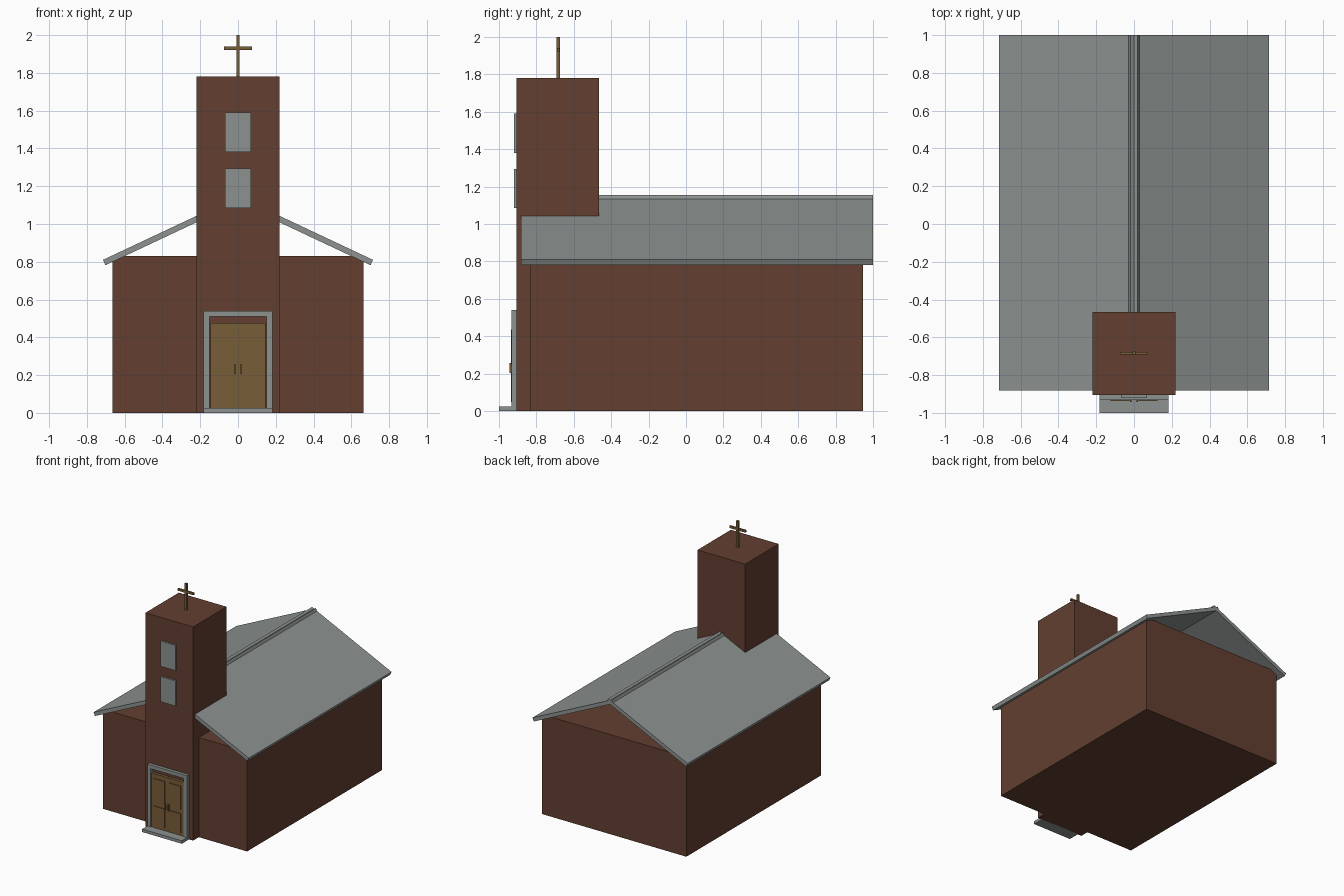
import bpy, bmesh
from math import atan2, sin, cos

if "Cube" in bpy.data.objects:
    bpy.data.objects.remove(bpy.data.objects["Cube"])


def material(name, rgb):
    m = bpy.data.materials.new(name)
    m.diffuse_color = (*rgb, 1)
    m.use_nodes = True
    m.node_tree.nodes["Principled BSDF"].inputs["Base Color"].default_value = m.diffuse_color
    return m


BRICK = material("brown brick", (0.125, 0.050, 0.030))
GREY = material("grey slate", (0.265, 0.290, 0.280))
WOOD = material("door wood", (0.190, 0.110, 0.040))


def prism(name, profile, y0, y1, mat):
    """Extrude an x-z profile from y0 to y1."""
    bm = bmesh.new()
    face = bm.faces.new([bm.verts.new((x, y0, z)) for x, z in profile])
    ext = bmesh.ops.extrude_face_region(bm, geom=[face])
    verts = [v for v in ext["geom"] if isinstance(v, bmesh.types.BMVert)]
    bmesh.ops.translate(bm, verts=verts, vec=(0, y1 - y0, 0))
    bmesh.ops.recalc_face_normals(bm, faces=bm.faces)
    me = bpy.data.meshes.new(name)
    bm.to_mesh(me)
    bm.free()
    me.materials.append(mat)
    ob = bpy.data.objects.new(name, me)
    bpy.context.collection.objects.link(ob)
    return ob


def box(name, x0, x1, y0, y1, z0, z1, mat):
    return prism(name, [(x0, z0), (x1, z0), (x1, z1), (x0, z1)], y0, y1, mat)


# Nave and tower
box("nave", -0.665, 0.665, -0.83, 0.945, 0, 0.83, BRICK)
box("tower", -0.22, 0.22, -0.905, -0.465, 0, 1.78, BRICK)

# Two roof slabs that cross slightly at the ridge, gables left open
ridge, eave, thick = (-0.018, 1.155), (0.715, 0.81), 0.031
a = atan2(ridge[1] - eave[1], eave[0] - ridge[0])
dx, dz = -thick * sin(a), -thick * cos(a)
slab = [ridge, eave, (eave[0] + dx, eave[1] + dz), (ridge[0] + dx, ridge[1] + dz)]
for side, s in (("right", 1), ("left", -1)):
    prism("roof_" + side, [(s * x, z) for x, z in slab], -0.88, 1.0, GREY)

# Tower windows
for name, z in (("lower_window", 1.085), ("upper_window", 1.38)):
    box(name, -0.068, 0.068, -0.92, -0.90, z, z + 0.21, GREY)

# Cross
box("cross_post", -0.009, 0.009, -0.692, -0.674, 1.77, 2.0, WOOD)
box("cross_bar", -0.073, 0.073, -0.690, -0.676, 1.922, 1.940, WOOD)

# Door frame and step
prism("door_frame", [(-0.183, 0), (-0.183, 0.54), (0.183, 0.54), (0.183, 0),
                     (0.152, 0), (0.152, 0.51), (-0.152, 0.51), (-0.152, 0)],
      -0.932, -0.90, GREY)
box("door_step", -0.183, 0.183, -1.0, -0.90, 0, 0.025, GREY)

# Double door with raised panels and handles
for side, s in (("right", 1), ("left", -1)):
    def leaf(name, x0, x1, y0, z0, z1):
        lo, hi = sorted((s * x0, s * x1))
        box(f"{name}_{side}", lo, hi, y0, -0.90, z0, z1, WOOD)
    leaf("door_leaf", 0.001, 0.146, -0.928, 0.02, 0.475)
    leaf("lower_panel", 0.025, 0.125, -0.935, 0.05, 0.208)
    leaf("upper_panel", 0.025, 0.125, -0.935, 0.245, 0.437)
    leaf("door_handle", 0.012, 0.020, -0.942, 0.205, 0.258)
